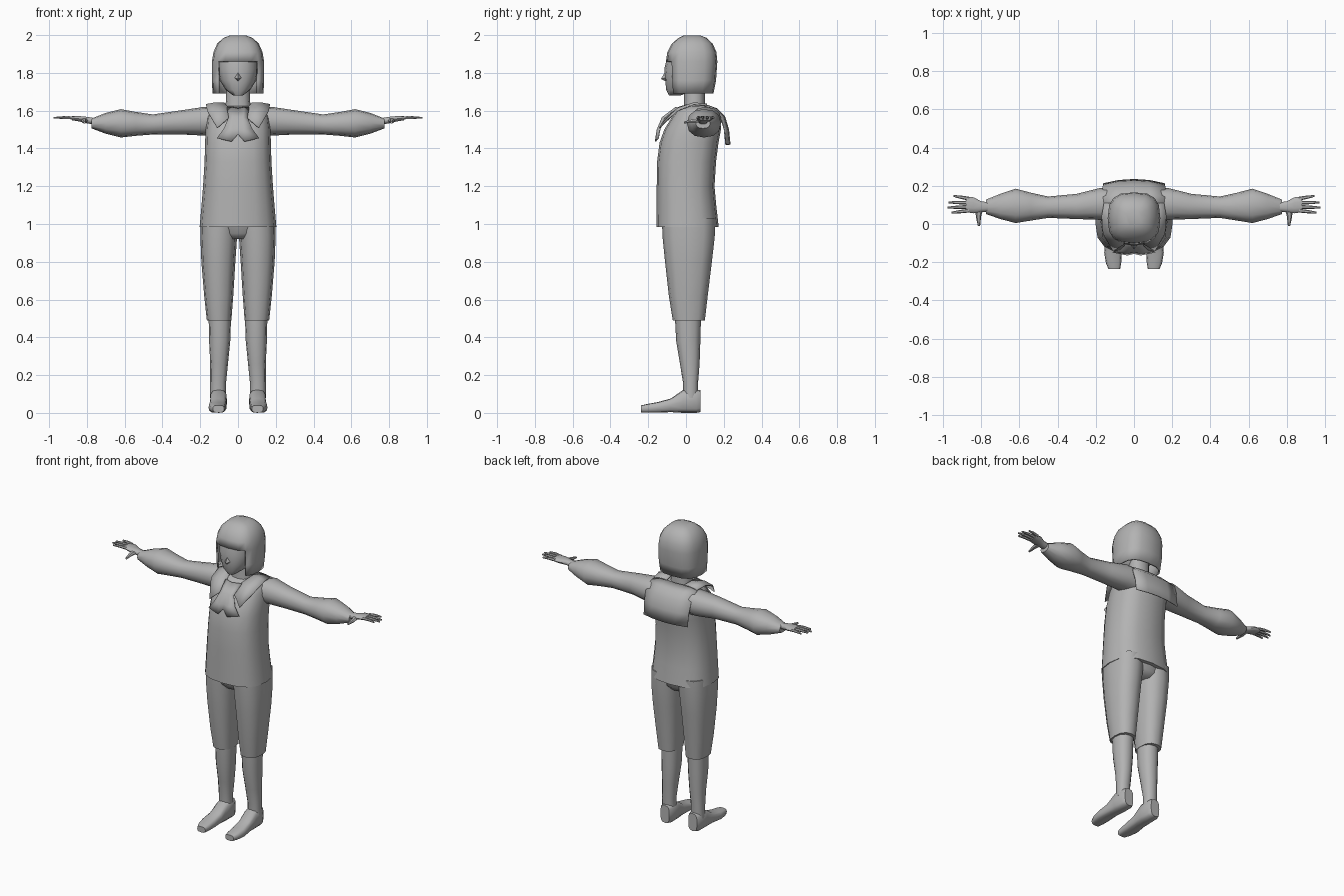
import bpy, bmesh, math

grey = bpy.data.materials.new("plain grey")
grey.diffuse_color = (0.45, 0.45, 0.45, 1)


def finish(name, bm, mirror=False, thick=0, angle=50):
    """Turn a bmesh into a named, shaded object."""
    bmesh.ops.recalc_face_normals(bm, faces=bm.faces)
    me = bpy.data.meshes.new(name)
    bm.to_mesh(me)
    bm.free()
    me.materials.append(grey)
    ob = bpy.data.objects.new(name, me)
    bpy.context.collection.objects.link(ob)
    bpy.ops.object.select_all(action='DESELECT')
    ob.select_set(True)
    bpy.context.view_layer.objects.active = ob
    bpy.ops.object.shade_smooth_by_angle(angle=math.radians(angle))
    if thick:
        mod = ob.modifiers.new("thickness", 'SOLIDIFY')
        mod.thickness = thick
    if mirror:
        mod = ob.modifiers.new("mirror", 'MIRROR')
        mod.use_clip = True
    return ob


def loft_mesh(rings, axis='z', n=12, power=2.3, caps=(True, True)):
    """Rings are (position, centre a, centre b, radius a, radius b) along an axis."""
    bm = bmesh.new()
    loops = []
    for p, ca, cb, ra, rb in rings:
        loop = []
        for k in range(n):
            t = 2 * math.pi * k / n
            c, s = math.cos(t), math.sin(t)
            a = ca + ra * math.copysign(abs(c) ** (2 / power), c)
            b = cb + rb * math.copysign(abs(s) ** (2 / power), s)
            co = {'x': (p, a, b), 'y': (a, p, b), 'z': (a, b, p)}[axis]
            loop.append(bm.verts.new(co))
        loops.append(loop)
    for lo, hi in zip(loops, loops[1:]):
        for k in range(n):
            j = (k + 1) % n
            bm.faces.new((lo[k], lo[j], hi[j], hi[k]))
    if caps[0]:
        bm.faces.new(loops[0])
    if caps[1]:
        bm.faces.new(loops[-1])
    return bm


def loft(name, rings, axis='z', n=12, power=2.3, mirror=False):
    return finish(name, loft_mesh(rings, axis, n, power), mirror)


def sheet(name, rows, thick=0.006, mirror=False):
    """Thin cloth from rows of points."""
    bm = bmesh.new()
    grid = [[bm.verts.new(p) for p in row] for row in rows]
    for a, b in zip(grid, grid[1:]):
        for i in range(len(a) - 1):
            bm.faces.new((a[i], a[i + 1], b[i + 1], b[i]))
    return finish(name, bm, mirror, thick)


# Head and neck
loft("face", [(1.68, 0, -0.06, 0.025, 0.03), (1.71, 0, -0.03, 0.065, 0.075),
              (1.76, 0, 0.01, 0.097, 0.12), (1.82, 0, 0.02, 0.11, 0.135),
              (1.88, 0, 0.025, 0.11, 0.125)], n=16)
loft("neck", [(1.57, 0, 0.045, 0.075, 0.06), (1.64, 0, 0.045, 0.065, 0.055),
              (1.74, 0, 0.045, 0.06, 0.055)])

# Nose
bm = bmesh.new()
v = [bm.verts.new(p) for p in ((0, -0.133, 1.768), (0, -0.108, 1.81), (0.024, -0.1, 1.775),
                               (0, -0.1, 1.752), (-0.024, -0.1, 1.775))]
for i in range(4):
    bm.faces.new((v[0], v[1 + i], v[1 + (i + 1) % 4]))
bm.faces.new(v[:0:-1])
finish("nose", bm, angle=30)

# Bobbed hair with a face opening below the fringe
bm = loft_mesh([(1.69, 0, 0.025, 0.135, 0.12), (1.76, 0, 0.029, 0.138, 0.13),
                (1.86, 0, 0.03, 0.138, 0.136), (1.91, 0, 0.031, 0.13, 0.13),
                (1.955, 0, 0.033, 0.11, 0.108), (1.985, 0, 0.035, 0.078, 0.075),
                (1.999, 0, 0.032, 0.04, 0.042)], n=16, power=2.8, caps=(False, True))
opening = [f for f in bm.faces if f.calc_center_median().z < 1.86
           and f.calc_center_median().y < -0.07]
bmesh.ops.delete(bm, geom=opening, context='FACES')
finish("hair", bm, thick=0.012)

# Shirt body, slightly flared at the hem
loft("shirt", [(0.985, 0, 0.008, 0.203, 0.165), (1.1, 0, 0.002, 0.193, 0.158),
               (1.2, 0, -0.002, 0.185, 0.153), (1.33, 0, 0.003, 0.177, 0.156),
               (1.43, 0, 0.016, 0.174, 0.156), (1.5, 0, 0.035, 0.172, 0.15),
               (1.56, 0, 0.052, 0.165, 0.13), (1.6, 0, 0.056, 0.15, 0.105),
               (1.625, 0, 0.05, 0.1, 0.075)], n=16, power=2.6)

# Puffed sleeves
loft("sleeve", [(0.1, 0.1, 1.54, 0.085, 0.075), (0.18, 0.105, 1.544, 0.083, 0.076),
                (0.3, 0.092, 1.538, 0.066, 0.064), (0.45, 0.088, 1.527, 0.056, 0.053),
                (0.54, 0.091, 1.53, 0.073, 0.063), (0.62, 0.095, 1.533, 0.09, 0.075),
                (0.70, 0.092, 1.533, 0.066, 0.055), (0.775, 0.09, 1.532, 0.038, 0.026)],
     'x', mirror=True)

# Hands with four fingers and a thumb
loft("palm", [(0.75, 0.09, 1.542, 0.024, 0.018), (0.80, 0.09, 1.55, 0.028, 0.018),
              (0.84, 0.098, 1.557, 0.042, 0.015), (0.88, 0.102, 1.56, 0.04, 0.011)],
     'x', n=10, mirror=True)
for i, (y0, y1, tip) in enumerate(((0.07, 0.06, 0.955), (0.09, 0.086, 0.978),
                                   (0.112, 0.113, 0.972), (0.133, 0.147, 0.945))):
    ym = (y0 + y1) / 2
    loft("finger_%d" % (i + 1), [(0.865, y0, 1.561, 0.010, 0.009),
                                 ((0.865 + tip) / 2, ym, 1.564, 0.009, 0.008),
                                 (tip, y1, 1.562, 0.005, 0.005)], 'x', n=6, mirror=True)
loft("thumb", [(0.08, 0.81, 1.55, 0.02, 0.012), (0.04, 0.815, 1.545, 0.014, 0.011),
               (-0.01, 0.812, 1.538, 0.006, 0.006)], 'y', n=6, mirror=True)

# Square back flap of the collar
flap = ((0.11, 1.632, 0.155), (0.165, 1.612, 0.163), (0.207, 1.57, 0.165),
        (0.228, 1.5, 0.163), (0.236, 1.42, 0.16))
sheet("collar_back", [[(w * s, y - 0.022 * s * s, z) for s in (-1, -0.5, 0, 0.5, 1)]
                      for y, z, w in flap])

# Collar over the shoulders and down to the lapel points
sheet("collar_front", [
    [(0.065, 0.11, 1.637), (0.115, 0.11, 1.638), (0.158, 0.11, 1.628)],
    [(0.072, 0.04, 1.642), (0.12, 0.04, 1.644), (0.17, 0.04, 1.635)],
    [(0.055, -0.035, 1.622), (0.11, -0.045, 1.615), (0.163, -0.05, 1.6)],
    [(0.02, -0.095, 1.585), (0.065, -0.115, 1.55), (0.11, -0.143, 1.51)]], mirror=True)

# Neckerchief: gathered top fanning into two tails
sheet("neckerchief", [
    [(0, -0.06, 1.615), (0.035, -0.055, 1.62), (0.06, -0.045, 1.618)],
    [(0, -0.118, 1.565), (0.025, -0.128, 1.565), (0.05, -0.115, 1.565)],
    [(0, -0.145, 1.505), (0.03, -0.155, 1.5), (0.075, -0.14, 1.505)],
    [(0, -0.157, 1.475), (0.035, -0.165, 1.437), (0.112, -0.15, 1.455)]], mirror=True)

# Knee breeches
loft("breeches_leg", [(0.49, 0.1, 0.015, 0.065, 0.085), (0.62, 0.102, 0.012, 0.077, 0.103),
                      (0.8, 0.104, 0.013, 0.09, 0.124), (0.93, 0.102, 0.014, 0.097, 0.138),
                      (1.03, 0.098, 0.014, 0.098, 0.142)], power=2.5, mirror=True)
loft("breeches_seat", [(0.92, 0, 0.014, 0.1, 0.1), (0.95, 0, 0.014, 0.17, 0.128),
                       (1.03, 0, 0.014, 0.19, 0.143)], power=2.6)

# Lower legs
loft("shin", [(0.08, 0.105, 0.025, 0.042, 0.038), (0.16, 0.105, 0.024, 0.042, 0.04),
              (0.26, 0.1, 0.02, 0.047, 0.052), (0.38, 0.097, 0.012, 0.056, 0.064),
              (0.53, 0.096, 0.01, 0.06, 0.07)], mirror=True)

# Shoes
loft("shoe", [(0.076, 0.102, 0.062, 0.032, 0.058), (0.055, 0.102, 0.061, 0.044, 0.061),
              (-0.015, 0.103, 0.061, 0.045, 0.061), (-0.08, 0.106, 0.04, 0.044, 0.036),
              (-0.15, 0.11, 0.029, 0.046, 0.028), (-0.205, 0.107, 0.024, 0.04, 0.023),
              (-0.237, 0.103, 0.021, 0.03, 0.019)], 'y', power=3.2, mirror=True)
